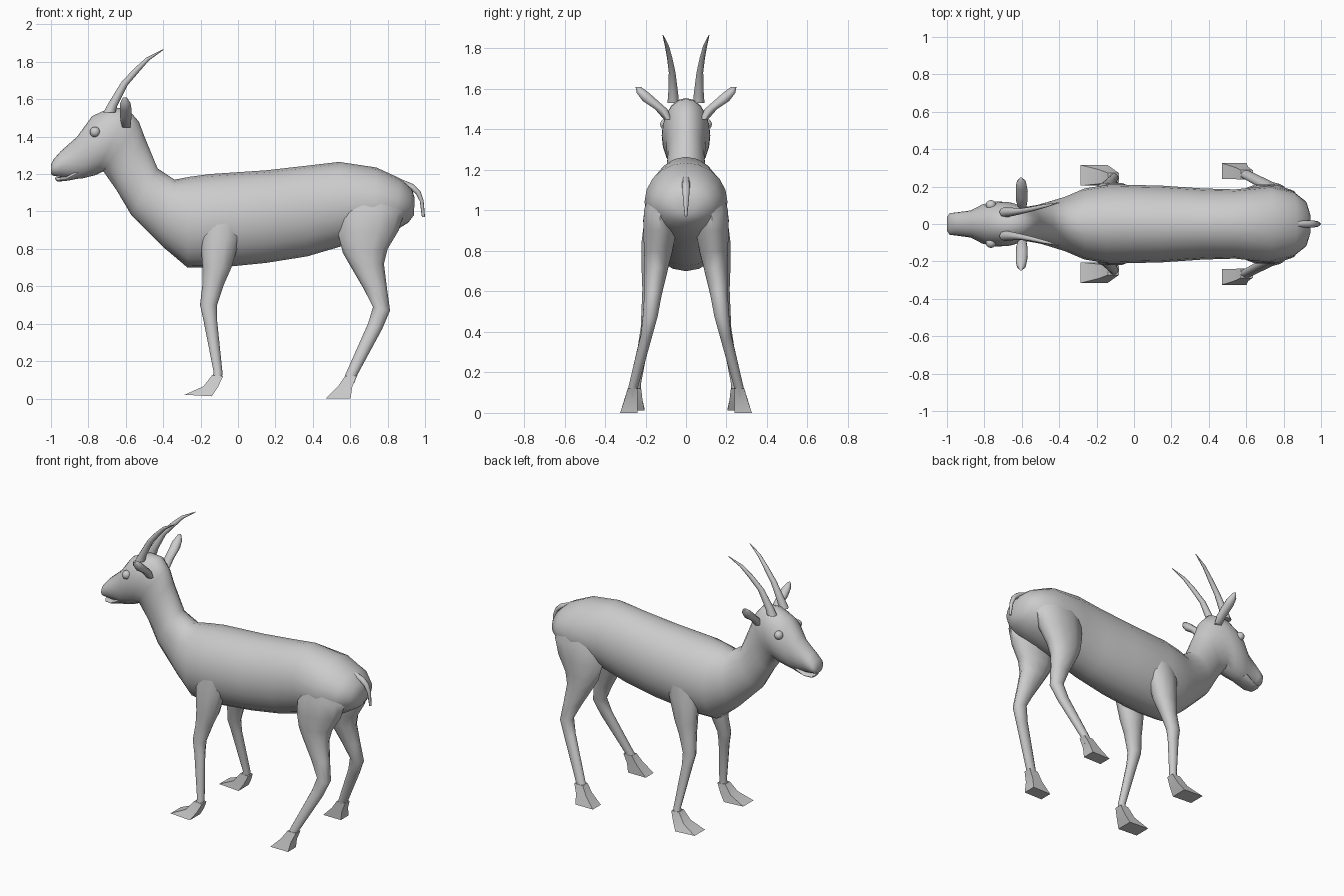
import bpy, bmesh, math
from mathutils import Vector

coat = bpy.data.materials.new("grey_coat")
coat.diffuse_color = (0.6, 0.6, 0.6, 1)


def finish(bm, name, angle):
    bmesh.ops.recalc_face_normals(bm, faces=bm.faces)
    mesh = bpy.data.meshes.new(name)
    bm.to_mesh(mesh)
    bm.free()
    mesh.materials.append(coat)
    ob = bpy.data.objects.new(name, mesh)
    bpy.context.collection.objects.link(ob)
    bpy.ops.object.select_all(action='DESELECT')
    ob.select_set(True)
    bpy.context.view_layer.objects.active = ob
    bpy.ops.object.shade_smooth_by_angle(angle=math.radians(angle))
    return ob


def loft(name, rows, seg=12, side=1, angle=60):
    """Each row: edge point (x, z), opposite edge point (x, z), inner y, outer y."""
    bm = bmesh.new()
    rings = []
    turn, grow = (math.pi / 4, math.sqrt(2)) if seg == 4 else (0, 1)
    for ax, az, bx, bz, y0, y1 in rows:
        a, b = Vector((ax, 0, az)), Vector((bx, 0, bz))
        mid, half = (a + b) / 2, (a - b) / 2
        ring = []
        for i in range(seg):
            t = 2 * math.pi * i / seg + turn
            p = mid + half * math.cos(t) * grow
            p.y = side * ((y0 + y1) / 2 + (y1 - y0) / 2 * math.sin(t) * grow)
            ring.append(bm.verts.new(p))
        rings.append(ring)
    for r, s in zip(rings, rings[1:]):
        for i in range(seg):
            j = (i + 1) % seg
            bm.faces.new((r[i], r[j], s[j], s[i]))
    bm.faces.new(rings[0])
    bm.faces.new(rings[-1])
    return finish(bm, name, angle)


def centred(rows):
    return [(a, b, c, d, -w, w) for a, b, c, d, w in rows]


# Trunk, neck and head as one skin from rump to nose
loft("body", centred([
    (0.945, 1.07, 0.94, 0.98, 0.05), (0.93, 1.12, 0.91, 0.94, 0.12),
    (0.87, 1.175, 0.83, 0.89, 0.175), (0.74, 1.235, 0.71, 0.85, 0.205),
    (0.54, 1.265, 0.54, 0.81, 0.185), (0.37, 1.245, 0.37, 0.76, 0.19),
    (0.15, 1.22, 0.15, 0.725, 0.205), (-0.15, 1.20, -0.10, 0.70, 0.212),
    (-0.26, 1.185, -0.27, 0.70, 0.19), (-0.34, 1.17, -0.40, 0.81, 0.145),
    (-0.43, 1.23, -0.57, 0.98, 0.105), (-0.50, 1.40, -0.65, 1.115, 0.092),
    (-0.53, 1.48, -0.72, 1.215, 0.10), (-0.59, 1.55, -0.76, 1.195, 0.118),
    (-0.68, 1.555, -0.80, 1.185, 0.12), (-0.78, 1.51, -0.84, 1.175, 0.105),
    (-0.86, 1.40, -0.89, 1.178, 0.072), (-0.95, 1.32, -0.95, 1.185, 0.062),
    (-0.985, 1.28, -0.985, 1.19, 0.058), (-1.0, 1.25, -1.0, 1.20, 0.035)]), 20)

# Lower jaw, leaving a mouth slit under the muzzle
loft("jaw", centred([
    (-0.84, 1.25, -0.84, 1.178, 0.06), (-0.92, 1.185, -0.92, 1.163, 0.052),
    (-0.965, 1.183, -0.965, 1.16, 0.04), (-0.98, 1.182, -0.975, 1.168, 0.022)]))

# Tail curling over the rump
loft("tail", centred([
    (0.88, 1.17, 0.87, 1.13, 0.018), (0.94, 1.145, 0.92, 1.115, 0.02),
    (0.975, 1.11, 0.95, 1.095, 0.018), (0.992, 1.06, 0.972, 1.055, 0.015),
    (1.0, 0.97, 0.983, 0.97, 0.006)]), 8)

for side, tag in ((1, "left"), (-1, "right")):
    # Front leg from shoulder to fetlock
    loft(f"front_leg_{tag}", [
        (-0.17, 1.02, 0.04, 1.02, 0.10, 0.20), (-0.20, 0.85, 0.01, 0.85, 0.09, 0.222),
        (-0.19, 0.70, -0.035, 0.70, 0.095, 0.222), (-0.19, 0.61, -0.075, 0.61, 0.12, 0.218),
        (-0.203, 0.50, -0.112, 0.50, 0.148, 0.222), (-0.185, 0.42, -0.112, 0.42, 0.168, 0.225),
        (-0.13, 0.14, -0.083, 0.14, 0.222, 0.268), (-0.14, 0.10, -0.085, 0.11, 0.222, 0.275)],
        10, side)
    # Hind leg from haunch through hock to fetlock
    loft(f"hind_leg_{tag}", [
        (0.60, 1.12, 0.84, 1.12, 0.06, 0.175), (0.54, 1.0, 0.89, 1.0, 0.04, 0.212),
        (0.535, 0.88, 0.86, 0.90, 0.045, 0.215), (0.56, 0.78, 0.80, 0.80, 0.065, 0.21),
        (0.60, 0.71, 0.78, 0.72, 0.085, 0.208), (0.67, 0.59, 0.795, 0.60, 0.115, 0.208),
        (0.722, 0.49, 0.813, 0.47, 0.138, 0.215), (0.695, 0.40, 0.77, 0.37, 0.165, 0.225),
        (0.575, 0.13, 0.64, 0.13, 0.235, 0.285), (0.56, 0.09, 0.62, 0.08, 0.24, 0.295)],
        10, side)
    # Hooves: four-sided wedges with flat soles
    loft(f"front_hoof_{tag}", [
        (-0.138, 0.125, -0.08, 0.12, 0.222, 0.272), (-0.185, 0.065, -0.105, 0.065, 0.215, 0.29),
        (-0.285, 0.02, -0.14, 0.012, 0.205, 0.315)], 4, side, 35)
    loft(f"hind_hoof_{tag}", [
        (0.572, 0.12, 0.635, 0.12, 0.238, 0.288), (0.535, 0.065, 0.61, 0.06, 0.24, 0.305),
        (0.47, 0.0, 0.602, 0.0, 0.24, 0.325)], 4, side, 35)
    # Swept-back horn
    loft(f"horn_{tag}", [
        (-0.72, 1.53, -0.655, 1.53, 0.035, 0.092), (-0.695, 1.575, -0.645, 1.565, 0.038, 0.088),
        (-0.625, 1.69, -0.59, 1.675, 0.052, 0.085), (-0.555, 1.765, -0.53, 1.745, 0.068, 0.094),
        (-0.49, 1.823, -0.475, 1.808, 0.085, 0.105), (-0.40, 1.868, -0.398, 1.864, 0.112, 0.116)],
        8, side)
    # Ear sticking out sideways
    loft(f"ear_{tag}", [
        (-0.62, 1.45, -0.575, 1.45, 0.07, 0.11), (-0.63, 1.50, -0.57, 1.50, 0.09, 0.155),
        (-0.632, 1.54, -0.568, 1.54, 0.135, 0.215), (-0.63, 1.58, -0.575, 1.58, 0.18, 0.245),
        (-0.615, 1.61, -0.595, 1.61, 0.222, 0.25)], 10, side)
    # Eyeball
    bm = bmesh.new()
    bmesh.ops.create_uvsphere(bm, u_segments=14, v_segments=8, radius=0.028)
    bmesh.ops.translate(bm, verts=bm.verts, vec=(-0.765, side * 0.1, 1.425))
    finish(bm, f"eye_{tag}", 60)
